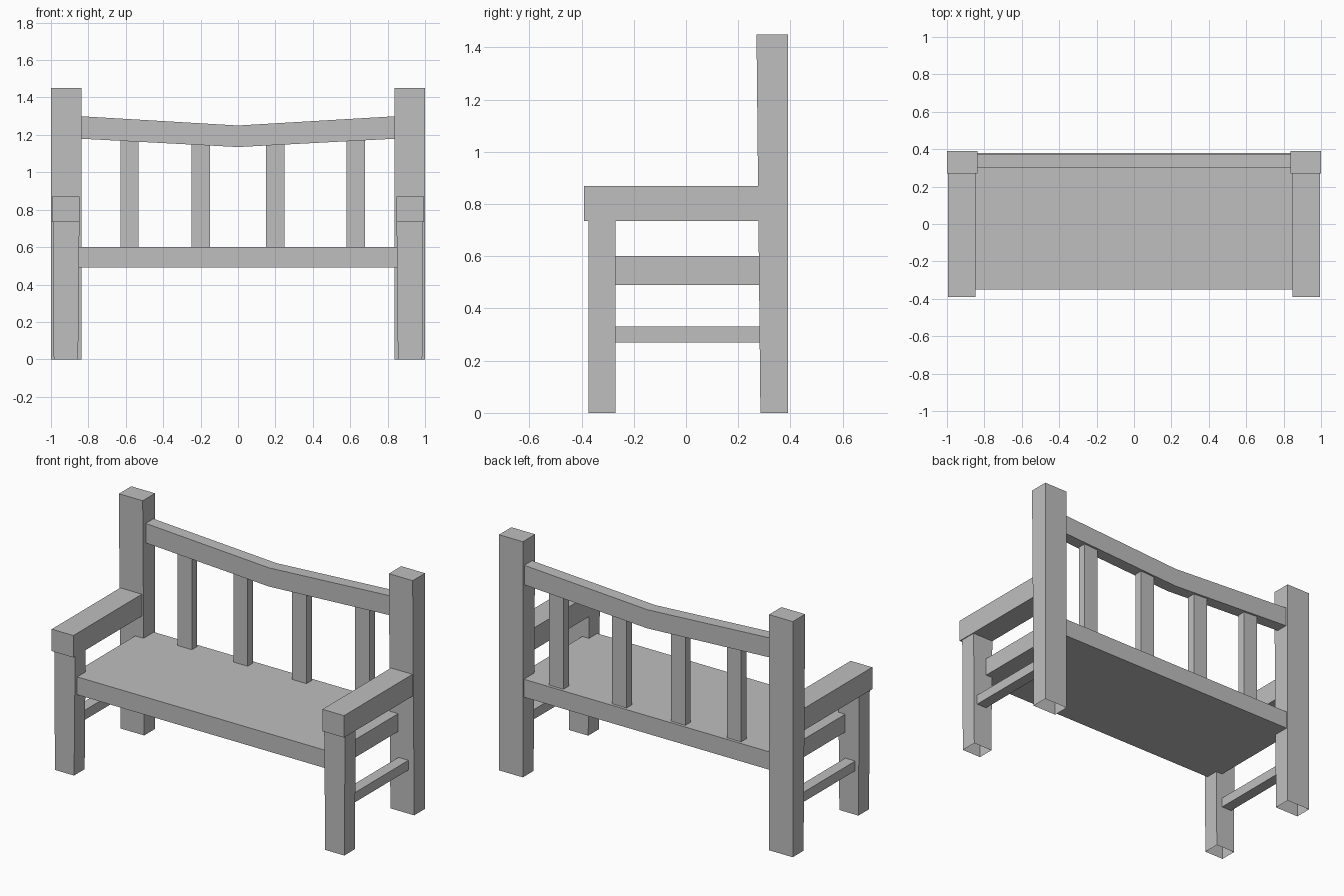
import bpy
import bmesh

cube = bpy.data.objects.get("Cube")
if cube:
    bpy.data.objects.remove(cube, do_unlink=True)

# Single plain colour
grey = bpy.data.materials.new("plain_grey")
grey.use_nodes = True
grey.diffuse_color = (0.52, 0.52, 0.52, 1)
grey.node_tree.nodes["Principled BSDF"].inputs["Base Color"].default_value = grey.diffuse_color


def finish(bm, name):
    bmesh.ops.recalc_face_normals(bm, faces=bm.faces)
    mesh = bpy.data.meshes.new(name)
    bm.to_mesh(mesh)
    bm.free()
    mesh.materials.append(grey)
    obj = bpy.data.objects.new(name, mesh)
    bpy.context.collection.objects.link(obj)
    return obj


def beam(name, x, y, z, top_x=None, top_y=None, open_bottom=False):
    """Box between (min, max) ranges; the top may have its own x and y range."""
    bm = bmesh.new()
    bmesh.ops.create_cube(bm, size=1)
    for v in bm.verts:
        i, j, k = (int(c > 0) for c in v.co)
        xr = top_x if k and top_x else x
        yr = top_y if k and top_y else y
        v.co = (xr[i], yr[j], z[k])
    bmesh.ops.recalc_face_normals(bm, faces=bm.faces)
    if open_bottom:
        under = [f for f in bm.faces if f.normal.z < -0.9]
        bmesh.ops.delete(bm, geom=under, context='FACES_ONLY')
    return finish(bm, name)


def span(a, b, side):
    return tuple(sorted((a * side, b * side)))


# Seat slab, running through the legs at the sides
beam("seat", (-0.895, 0.895), (-0.35, 0.38), (0.49, 0.60))

# Posts, legs, arms and side rails on both sides
for label, side in (("left", 1), ("right", -1)):
    beam(label + "_back_post", span(0.838, 1.0, side), (0.285, 0.39), (0, 1.45),
         top_y=(0.27, 0.39), open_bottom=True)
    beam(label + "_front_leg", span(0.855, 0.985, side), (-0.373, -0.27), (0, 0.74),
         top_x=span(0.848, 0.99, side), open_bottom=True)
    beam(label + "_armrest", span(0.848, 0.995, side), (-0.39, 0.285), (0.735, 0.87))
    beam(label + "_lower_rail", span(0.895, 0.963, side), (-0.28, 0.295), (0.27, 0.33))

# Top rail dipping in the middle, extruded from its front outline
bm = bmesh.new()
outline = [(-0.85, 1.18), (0, 1.135), (0.85, 1.18), (0.85, 1.30), (0, 1.25), (-0.85, 1.30)]
front = [bm.verts.new((x, 0.30, z)) for x, z in outline]
back = [bm.verts.new((x, 0.375, z)) for x, z in outline]
for i in range(len(outline)):
    j = (i + 1) % len(outline)
    bm.faces.new((front[i], front[j], back[j], back[i]))
for ring in (front, back):
    a, b, c, d, e, f = ring
    bm.faces.new((a, b, e, f))
    bm.faces.new((b, c, d, e))
finish(bm, "top_rail")

# Back slats
for n, x in enumerate((-0.58, -0.2, 0.2, 0.63), 1):
    beam(f"back_slat_{n}", (x - 0.049, x + 0.049), (0.31, 0.362), (0.59, 1.17))
